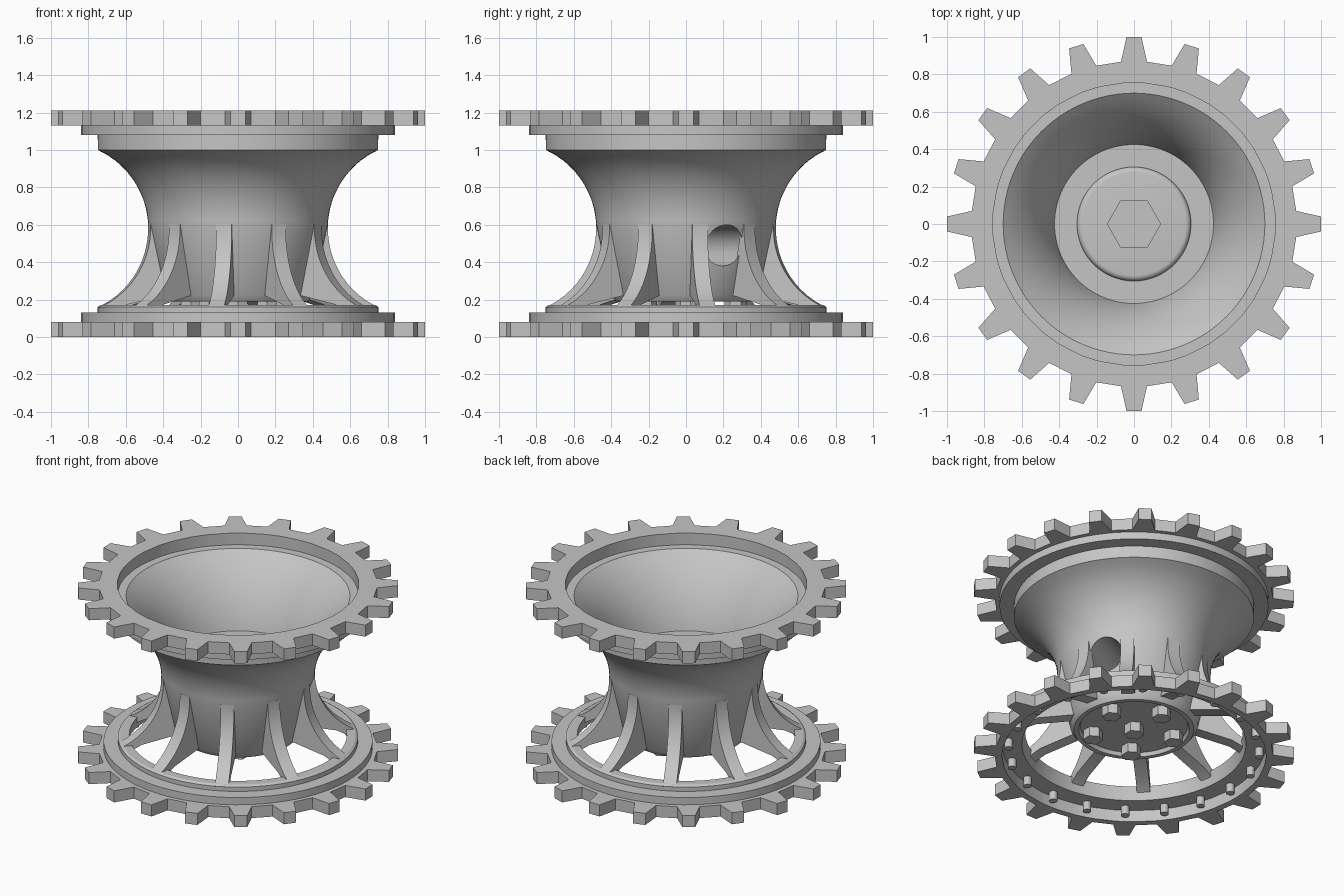
import bpy, bmesh, math
from math import sin, cos, tau, radians, sqrt
from mathutils import Matrix

old = bpy.data.objects.get("Cube")
if old:
    bpy.data.objects.remove(old, do_unlink=True)

grey = bpy.data.materials.new("plain grey")
grey.use_nodes = True
color = (0.56, 0.56, 0.56, 1)
grey.diffuse_color = color
grey.node_tree.nodes["Principled BSDF"].inputs["Base Color"].default_value = color

SEGMENTS = 96
TEETH = 20
RIBS = 10


def finish(name, bm, smooth=True):
    bmesh.ops.recalc_face_normals(bm, faces=bm.faces)
    mesh = bpy.data.meshes.new(name)
    bm.to_mesh(mesh)
    bm.free()
    obj = bpy.data.objects.new(name, mesh)
    bpy.context.collection.objects.link(obj)
    mesh.materials.append(grey)
    bpy.ops.object.select_all(action='DESELECT')
    obj.select_set(True)
    bpy.context.view_layer.objects.active = obj
    if smooth:
        bpy.ops.object.shade_smooth_by_angle(angle=radians(30))
    return obj


def lathe(name, profile, closed=False):
    """Turn a (radius, height) profile around the z axis."""
    bm = bmesh.new()
    verts = [bm.verts.new((r, 0, z)) for r, z in profile]
    edges = [bm.edges.new(pair) for pair in zip(verts, verts[1:])]
    if closed:
        edges.append(bm.edges.new((verts[-1], verts[0])))
    bmesh.ops.spin(bm, geom=verts + edges, cent=(0, 0, 0), axis=(0, 0, 1),
                   angle=tau, steps=SEGMENTS)
    bmesh.ops.remove_doubles(bm, verts=bm.verts, dist=0.0001)
    return finish(name, bm)


def hollow(centre, radius, z0, z1, steps=14):
    """Points on a concave arc between two heights."""
    heights = [z0 + (z1 - z0) * i / steps for i in range(steps + 1)]
    return [(centre[0] - sqrt(radius ** 2 - (z - centre[1]) ** 2), z) for z in heights]


def waist(z0, z1):
    return hollow((0.942, 0.58), 0.462, z0, z1)


def prism(bm, sides, radius, z0, z1, x=0, y=0, turn=0):
    place = Matrix.Translation((x, y, (z0 + z1) / 2)) @ Matrix.Rotation(turn, 4, 'Z')
    bmesh.ops.create_cone(bm, cap_ends=True, segments=sides, radius1=radius,
                          radius2=radius, depth=z1 - z0, matrix=place)


def polar(r, a):
    return r * cos(a), r * sin(a)


# Hub, bowl and upper flange in one turned body
body = lathe("hub_and_bowl",
             [(0, 0.215), (0.335, 0.215), (0.345, 0.19), (0.375, 0.19), (0.4, 0.225)]
             + waist(0.6, 1.0)
             + [(0.75, 1.08), (0.84, 1.08), (0.84, 1.13)]
             + hollow((1.204, 0.509), 0.8, 1.13, 0.69) + [(0, 0.69)])

# Round bore in the side of the hub
bm = bmesh.new()
bmesh.ops.create_cone(bm, cap_ends=True, segments=48, radius1=0.11, radius2=0.11, depth=0.6,
                      matrix=Matrix.Rotation(radians(27), 4, 'Z')
                      @ Matrix.Translation((0.3, 0, 0.49)) @ Matrix.Rotation(tau / 4, 4, 'Y'))
cutter = finish("bore_cutter", bm)
cutter.hide_render = True
bpy.context.view_layer.objects.active = body
cut = body.modifiers.new("bore", 'BOOLEAN')
cut.operation = 'DIFFERENCE'
cut.solver = 'EXACT'
cut.object = cutter
# Cut ahead of the smoothing, then drop the cutter
bpy.ops.object.modifier_move_to_index(modifier="bore", index=0)
bpy.ops.object.modifier_apply(modifier="bore")
bpy.data.objects.remove(cutter, do_unlink=True)
bpy.ops.object.select_all(action='DESELECT')
body.select_set(True)
bpy.ops.object.shade_smooth_by_angle(angle=radians(30))

# Axle cap with a rounded edge, and its hexagon head
fillet = [(0.275 + 0.03 * cos(a), 0.695 + 0.03 * sin(a))
          for a in (tau / 4 * i / 5 for i in range(6))]
lathe("axle_cap", [(0.305, 0.68)] + fillet + [(0, 0.725)])
bm = bmesh.new()
prism(bm, 6, 0.145, 0.71, 0.74, turn=tau / 4)
hexagon = finish("axle_hexagon", bm, smooth=False)

# Lower flange
lathe("lower_flange", [(0.84, 0.08), (0.84, 0.13), (0.75, 0.13), (0.75, 0.16),
                       (0.735, 0.17), (0.68, 0.17), (0.7, 0.08)], closed=True)


# Toothed rings
def sprocket(name, z0, z1, hole):
    bm = bmesh.new()
    pitch = tau / TEETH
    root, tip = radians(4.6), radians(2.3)
    bottom = []
    for i in range(TEETH):
        for r, off in ((0.87, -root), (1, -tip), (1, tip), (0.87, root)):
            x, y = polar(r, i * pitch + off)
            outer = bm.verts.new((x, y, z0))
            x, y = polar(hole, i * pitch + off)
            bottom.append((outer, bm.verts.new((x, y, z0))))
    for (o1, i1), (o2, i2) in zip(bottom, bottom[1:] + bottom[:1]):
        bm.faces.new((o1, o2, i2, i1))
    made = bmesh.ops.extrude_face_region(bm, geom=bm.faces[:])["geom"]
    top = [v for v in made if isinstance(v, bmesh.types.BMVert)]
    bmesh.ops.translate(bm, verts=top, vec=(0, 0, z1 - z0))
    return finish(name, bm)


sprocket("lower_sprocket", 0, 0.08, 0.825)
sprocket("upper_sprocket", 1.13, 1.21, 0.755)

# Curved ribs from the hub to the lower flange
outline = waist(0.16, 0.6) + [(0.465, 0.6), (0.38, 0.225), (0.62, 0.17), (0.71, 0.12)]
half = 0.042
bm = bmesh.new()
for k in range(RIBS):
    spin = Matrix.Rotation(radians(9) + k * tau / RIBS, 4, 'Z')
    sides = [[bm.verts.new(spin @ Matrix.Translation((r, s, z)).translation)
              for r, z in outline] for s in (-half, half)]
    bm.faces.new(sides[0])
    bm.faces.new(sides[1])
    n = len(outline)
    for i in range(n):
        j = (i + 1) % n
        bm.faces.new((sides[0][i], sides[0][j], sides[1][j], sides[1][i]))
finish("ribs", bm)

# Hexagon bolts under the hub: one in the middle, five around
bm = bmesh.new()
prism(bm, 6, 0.06, 0.15, 0.225)
for k in range(5):
    x, y = polar(0.265, tau / 4 + k * tau / 5)
    prism(bm, 6, 0.06, 0.15, 0.225, x, y)
finish("hub_bolts", bm, smooth=False)

# Round pegs under the lower flange
bm = bmesh.new()
for k in range(TEETH):
    x, y = polar(0.785, k * tau / TEETH)
    prism(bm, 16, 0.026, 0.02, 0.09, x, y)
finish("flange_pegs", bm)
